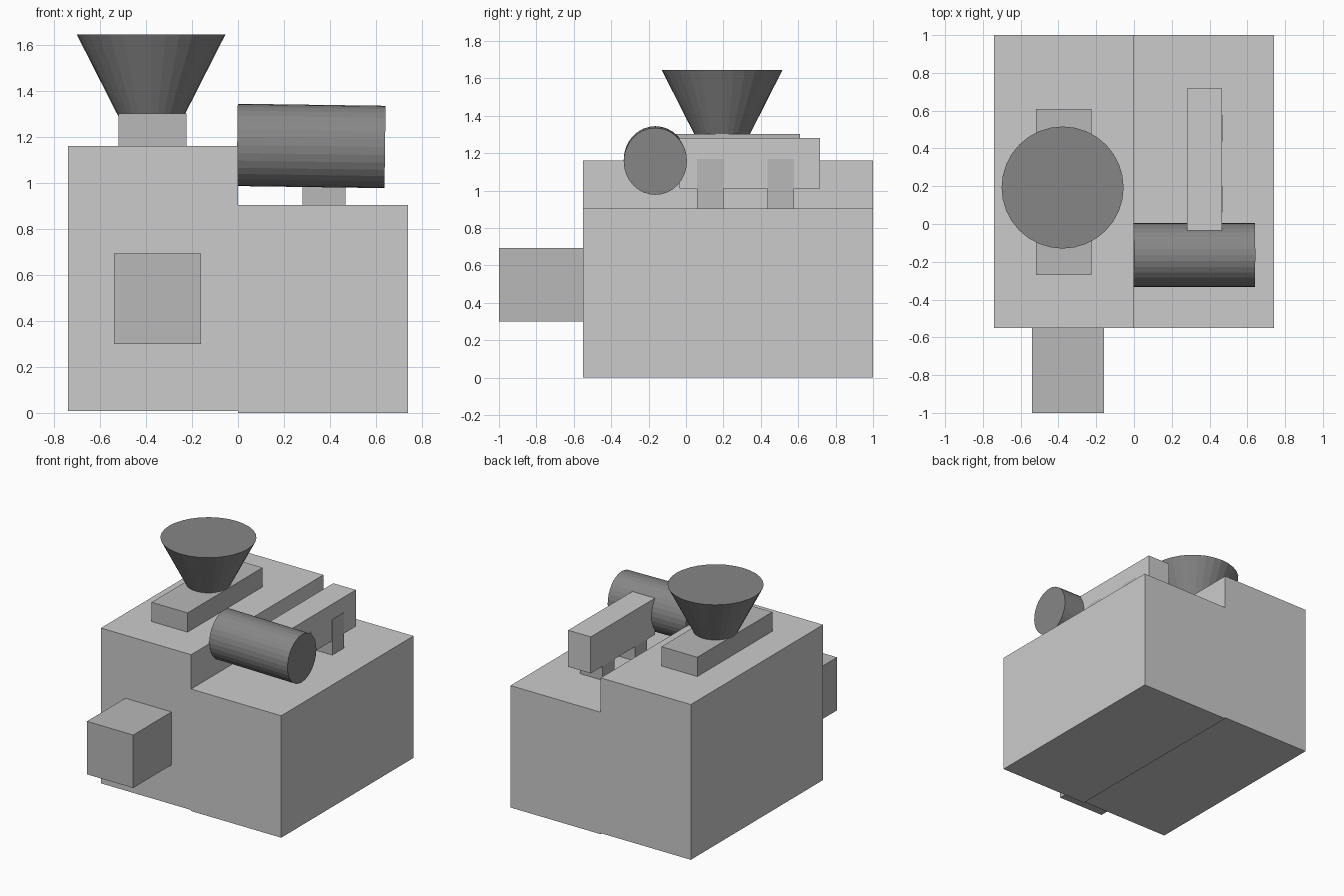
import bpy
from math import radians

if "Cube" in bpy.data.objects:
    bpy.data.objects.remove(bpy.data.objects["Cube"])


def grey(name, v):
    m = bpy.data.materials.new(name)
    m.diffuse_color = (v, v, v, 1)
    m.use_nodes = True
    m.node_tree.nodes["Principled BSDF"].inputs["Base Color"].default_value = m.diffuse_color
    return m


mid, dark = grey("mid_grey", 0.48), grey("dark_grey", 0.24)


def finish(name, mat):
    ob = bpy.context.object
    ob.name = ob.data.name = name
    bpy.ops.object.transform_apply(location=False, rotation=True, scale=True)
    if mat:
        ob.data.materials.append(mat)
    return ob


def box(name, x, y, z, mat=None):
    """Box from (min, max) ranges on each axis."""
    bpy.ops.mesh.primitive_cube_add(size=1, location=[sum(r) / 2 for r in (x, y, z)])
    bpy.context.object.scale = [r[1] - r[0] for r in (x, y, z)]
    return finish(name, mat)


# Main housing: tall left half, lower right half
box("left_body", (-0.74, 0), (-0.55, 1.0), (0.008, 1.16))
box("right_body", (0, 0.74), (-0.55, 1.0), (0, 0.905))

# Front outlet
box("front_outlet", (-0.54, -0.16), (-1.0, -0.53), (0.30, 0.693), mid)

# Hopper and its base plate
box("hopper_base", (-0.52, -0.225), (-0.27, 0.61), (1.15, 1.303), mid)
bpy.ops.mesh.primitive_cone_add(vertices=32, radius1=0.135, radius2=0.323,
                                depth=0.37, location=(-0.378, 0.193, 1.46))
finish("hopper", dark)

# Raised bar on two posts
box("bar", (0.28, 0.465), (-0.035, 0.717), (1.01, 1.281))
for i, y in enumerate((0.06, 0.437)):
    box(f"bar_post_{i + 1}", (0.28, 0.468), (y, y + 0.14), (0.9, 1.168), mid)

# Motor drum, slightly oval and slightly drooping to the right
bpy.ops.mesh.primitive_cylinder_add(vertices=32, radius=1, depth=0.643,
                                    location=(0.318, -0.164, 1.161),
                                    rotation=(0, radians(90.8), 0))
bpy.context.object.scale = (0.179, 0.169, 1)
finish("motor_drum", dark)
